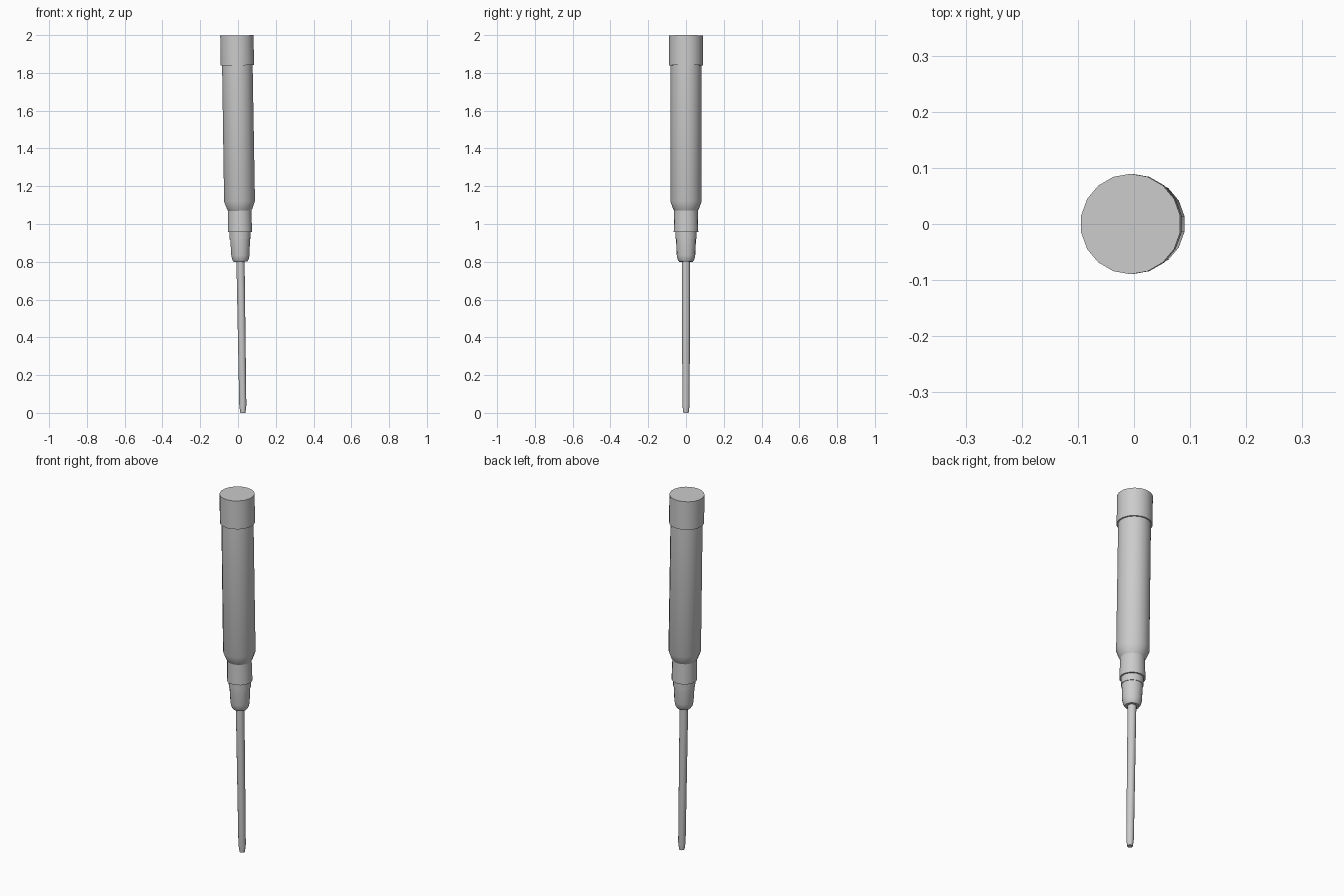
import bpy, bmesh, math
from mathutils import Matrix

cube = bpy.data.objects.get("Cube")
if cube:
    bpy.data.objects.remove(cube, do_unlink=True)

grey = bpy.data.materials.new("light grey")
grey.use_nodes = True
colour = (0.6, 0.6, 0.6, 1)
grey.diffuse_color = colour
grey.node_tree.nodes["Principled BSDF"].inputs["Base Color"].default_value = colour

SIDES = 18
# The whole tool leans slightly towards its right as it rises
LEAN = Matrix.Translation((0.026, 0, 0)) @ Matrix.Rotation(-0.016, 4, 'Y')


def turned(name, profile):
    """Closed lathe part from (radius, height) pairs, bottom to top."""
    bm = bmesh.new()
    rings = []
    for r, z in profile:
        ring = []
        for i in range(SIDES):
            a = math.pi / 2 + math.tau * i / SIDES
            ring.append(bm.verts.new((r * math.cos(a), r * math.sin(a), z)))
        rings.append(ring)
    for low, high in zip(rings, rings[1:]):
        for i in range(SIDES):
            j = (i + 1) % SIDES
            bm.faces.new((low[i], low[j], high[j], high[i]))
    bm.faces.new(rings[0][::-1])
    bm.faces.new(rings[-1])
    mesh = bpy.data.meshes.new(name)
    bm.to_mesh(mesh)
    bm.free()
    mesh.materials.append(grey)
    obj = bpy.data.objects.new(name, mesh)
    bpy.context.collection.objects.link(obj)
    obj.matrix_world = LEAN
    bpy.ops.object.select_all(action='DESELECT')
    obj.select_set(True)
    bpy.context.view_layer.objects.active = obj
    bpy.ops.object.shade_smooth_by_angle(angle=math.radians(30))
    return obj


# Slim shaft with a tapered tip
turned("shaft", [(0.014, 0), (0.019, 0.04), (0.022, 0.81)])
# Rounded nose and its narrow step
turned("nose", [(0.036, 0.80), (0.044, 0.812), (0.049, 0.835), (0.053, 0.922)])
turned("nose_step", [(0.056, 0.92), (0.057, 0.96)])
# Collar between nose and grip
turned("collar", [(0.065, 0.958), (0.062, 1.08)])
# Long grip with a chamfered lower end
turned("grip", [(0.062, 1.07), (0.068, 1.08), (0.083, 1.12), (0.082, 1.845)])
# End cap
turned("end_cap", [(0.0895, 1.84), (0.0895, 1.9985)])
